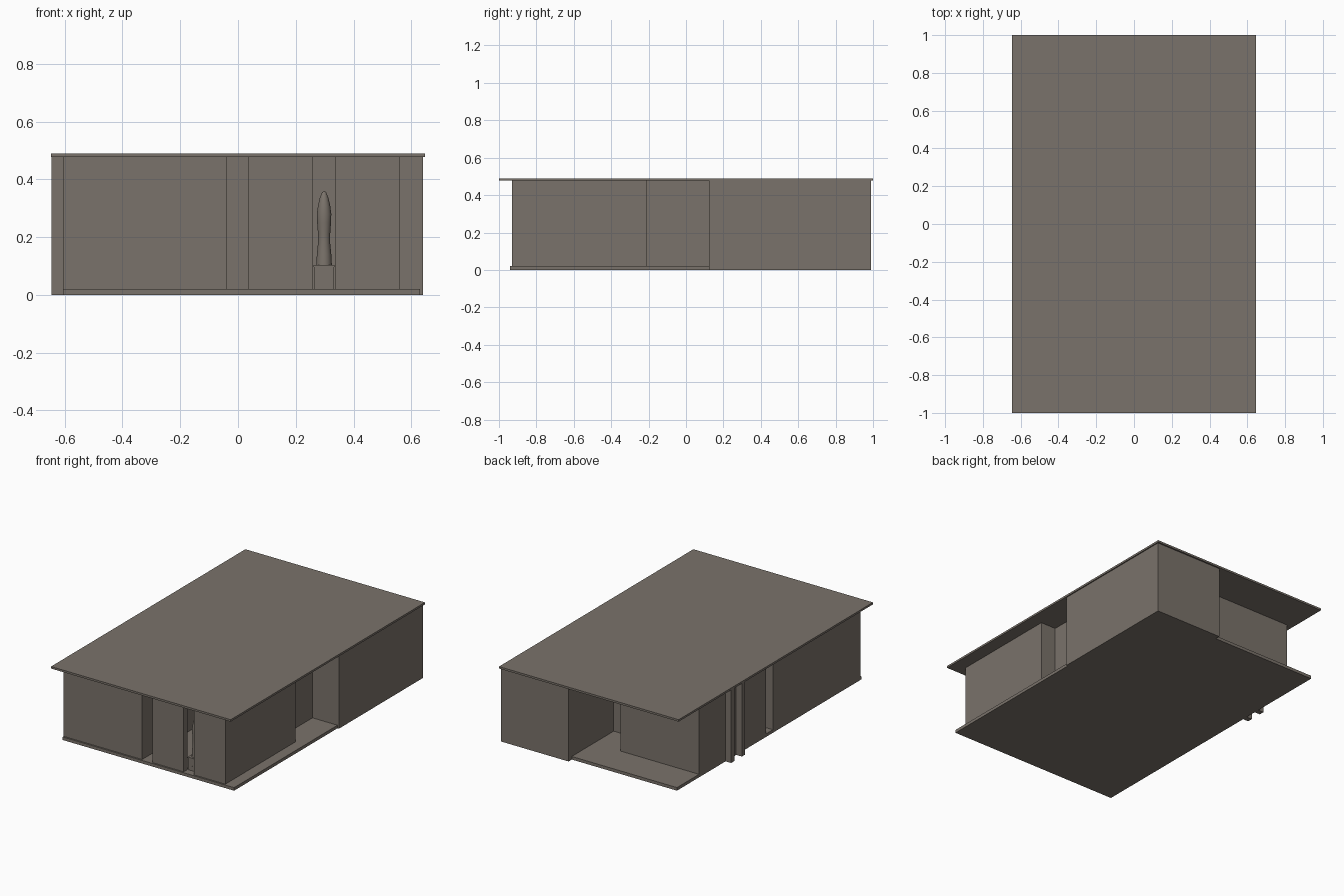
import bpy, bmesh, math

if "Cube" in bpy.data.objects:
    bpy.data.objects.remove(bpy.data.objects["Cube"])

stone = bpy.data.materials.new("warm grey stone")
stone.diffuse_color = (0.195, 0.170, 0.145, 1)
stone.use_nodes = True
stone.node_tree.nodes["Principled BSDF"].inputs["Base Color"].default_value = stone.diffuse_color


def finish(name, bm):
    bmesh.ops.recalc_face_normals(bm, faces=bm.faces)
    me = bpy.data.meshes.new(name)
    bm.to_mesh(me)
    bm.free()
    me.materials.append(stone)
    ob = bpy.data.objects.new(name, me)
    bpy.context.collection.objects.link(ob)
    return ob


def box(name, x0, x1, y0, y1, z0, z1):
    """Box given by its limits on each axis."""
    bm = bmesh.new()
    bmesh.ops.create_cube(bm, size=1)
    for v in bm.verts:
        v.co.x = x1 if v.co.x > 0 else x0
        v.co.y = y1 if v.co.y > 0 else y0
        v.co.z = z1 if v.co.z > 0 else z0
    return finish(name, bm)


FLOOR, TOP = 0.02, 0.477

# Slabs
box("roof_slab", -0.647, 0.647, -1, 1, TOP, 0.49)
box("floor_slab", -0.605, 0.63, -0.94, 0.957, 0.0, FLOOR)

# Rooms and walls standing on the floor
walls = {
    "front_left_room": (-0.605, -0.04, -0.93, -0.03),
    "back_left_room": (-0.605, -0.04, 0.04, 0.73),
    "front_panel": (0.035, 0.26, -0.93, -0.89),
    "front_right_room": (0.335, 0.56, -0.93, -0.21),
    "right_recessed_wall": (0.41, 0.45, -0.21, 0.124),
    "back_recessed_wall": (-0.04, 0.155, 0.485, 0.525),
}
for name, (x0, x1, y0, y1) in walls.items():
    box(name, x0, x1, y0, y1, FLOOR, TOP)

# Large corner room reaches the ground
box("back_right_room", 0.153, 0.64, 0.124, 0.99, 0.0, TOP)

# Two posts on the left side
for i, y in enumerate((0.33, 0.44)):
    box(f"side_post_{i + 1}", -0.645, -0.605, y - 0.017, y + 0.017, 0.0, TOP)

# Pedestal behind the narrow front opening
CX, CY = 0.298, -0.855
box("pedestal", CX - 0.035, CX + 0.035, CY - 0.035, CY + 0.035, FLOOR, 0.097)
box("pedestal_cap", CX - 0.037, CX + 0.037, CY - 0.037, CY + 0.037, 0.097, 0.103)
brace = box("pedestal_brace", -0.044, 0.044, -0.002, 0.002, -0.004, 0.004)
brace.location = (CX, CY - 0.036, 0.06)
brace.rotation_euler.y = -math.radians(45)

# Statue: turned profile of radius and height
profile = [(0.0, 0.103), (0.027, 0.103), (0.025, 0.14), (0.021, 0.18), (0.021, 0.21),
           (0.024, 0.25), (0.025, 0.28), (0.021, 0.31), (0.015, 0.335), (0.007, 0.355), (0.0, 0.361)]
bm = bmesh.new()
vs = [bm.verts.new((r, 0, z)) for r, z in profile]
edges = [bm.edges.new(p) for p in zip(vs, vs[1:])]
bmesh.ops.spin(bm, geom=vs + edges, cent=(0, 0, 0), axis=(0, 0, 1),
               angle=2 * math.pi, steps=24, use_merge=True)
bmesh.ops.remove_doubles(bm, verts=bm.verts, dist=1e-5)
statue = finish("statue", bm)
statue.location = (CX, CY, 0)
bpy.context.view_layer.objects.active = statue
statue.select_set(True)
bpy.ops.object.shade_smooth_by_angle(angle=math.radians(40))
